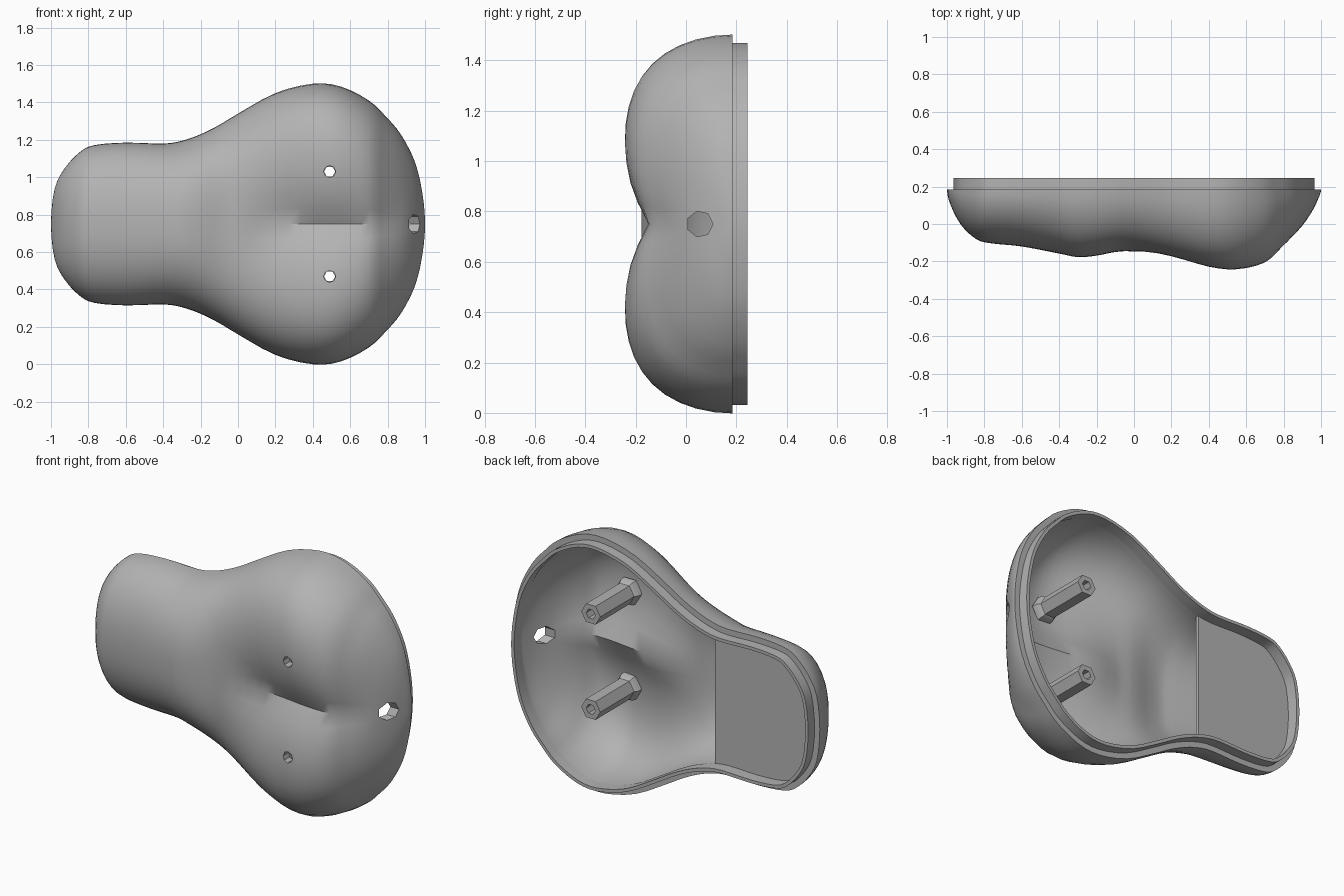
import bpy, bmesh, math
from mathutils import Vector

if "Cube" in bpy.data.objects:
    bpy.data.objects.remove(bpy.data.objects["Cube"])

MID = 0.75      # height of the symmetry line
RIM = 0.185     # y of the open rim
WALL = 0.05
COLS = 28
STEPS = 3

grey = bpy.data.materials.new("plain grey")
grey.use_nodes = True
grey.diffuse_color = (0.45, 0.45, 0.45, 1)
grey.node_tree.nodes["Principled BSDF"].inputs["Base Color"].default_value = (0.45, 0.45, 0.45, 1)


def finish(name, bm, angle=35):
    bmesh.ops.recalc_face_normals(bm, faces=bm.faces)
    mesh = bpy.data.meshes.new(name)
    bm.to_mesh(mesh)
    bm.free()
    obj = bpy.data.objects.new(name, mesh)
    bpy.context.collection.objects.link(obj)
    mesh.materials.append(grey)
    smooth(obj, angle)
    return obj


def activate(obj):
    bpy.ops.object.select_all(action='DESELECT')
    obj.select_set(True)
    bpy.context.view_layer.objects.active = obj


def smooth(obj, angle):
    activate(obj)
    bpy.ops.object.shade_smooth_by_angle(angle=math.radians(angle))


# Stations along the body: x, half width, depth
KEYS = [(-1, 0, 0), (-.98, .19, .085), (-.925, .30, .19), (-.845, .385, .265),
        (-.765, .422, .288), (-.6, .435, .305), (-.4, .43, .343), (-.3, .445, .362),
        (-.2, .48, .354), (-.1, .53, .335), (0, .59, .333), (.2, .70, .375), (.4, .75, .43),
        (.55, .735, .445), (.7, .66, .41), (.79, .575, .325), (.87, .48, .235),
        (.945, .335, .13), (.985, .17, .05), (1, 0, 0)]


def stations():
    k = [Vector(p) for p in KEYS]
    mirror = lambda p: Vector((p.x, -p.y, -p.z))
    k = [mirror(k[1])] + k + [mirror(k[-2])]
    out = []
    for a, b, c, d in zip(k, k[1:], k[2:], k[3:]):
        for s in range(STEPS):
            t = s / STEPS
            out.append(0.5 * (2 * b + (c - a) * t + (2 * a - 5 * b + 4 * c - d) * t * t
                              + (3 * b - a - 3 * c + d) * t ** 3))
    return out + [k[-2]]


PATH = stations()


def surface(p, j):
    u = math.sin(math.pi * (j / COLS - 0.5))
    off = p.y * u
    # squarer section in the wide part, rounder towards the ends
    power = 2.3 + 2.2 * math.exp(-((p.x - 0.4) / 0.45) ** 2)
    depth = p.z * math.sqrt(max(0, 1 - abs(u) ** power))
    # central crease between the two swellings, sharper towards the wide end
    phase = (p.x - 0.46) / 0.44
    if abs(phase) < 1:
        soft = 0.01 + 0.3 * max(0, 0.4 - p.x)
        fall = math.exp((soft - math.hypot(off, soft)) / 0.15)
        depth -= 0.12 * math.cos(phase * math.pi / 2) * fall * (1 - u * u)
    return Vector((p.x, RIM - max(0, depth), MID + off))


# Hollow shell
bm = bmesh.new()
grid = [[bm.verts.new(surface(p, j)) for j in range(COLS + 1)] for p in PATH]
for a, b in zip(grid, grid[1:]):
    for j in range(COLS):
        bm.faces.new((a[j], a[j + 1], b[j + 1], b[j]))
bmesh.ops.remove_doubles(bm, verts=bm.verts, dist=0.0005)
bmesh.ops.recalc_face_normals(bm, faces=bm.faces)
bm.normal_update()
front = min(bm.verts, key=lambda v: v.co.y)
if front.normal.y > 0:
    bmesh.ops.reverse_faces(bm, faces=bm.faces)
    bm.normal_update()
edges = [e for e in bm.edges if e.is_boundary]
outer = list(bm.verts)
normals = {v: v.normal.copy() for v in outer}
for e in edges:
    for v in e.verts:
        normals[v] = Vector((v.normal.x, 0, v.normal.z)).normalized()
vmap = bmesh.ops.duplicate(bm, geom=outer + bm.edges[:] + bm.faces[:])["vert_map"]
for v in outer:
    w = vmap[v]
    w.co = v.co - normals[v] * WALL
    w.co.y = min(w.co.y, RIM)
for e in edges:
    a, b = e.verts
    bm.faces.new((a, b, vmap[b], vmap[a]))
shell = finish("shell", bm, 40)


# Holes through the shell
def drill(centre, axis, radius, sides):
    bm = bmesh.new()
    turn = Vector((0, 0, 1)).rotation_difference(axis).to_matrix().to_4x4()
    turn.translation = centre
    bmesh.ops.create_cone(bm, cap_ends=True, segments=sides, radius1=radius,
                          radius2=radius, depth=0.3, matrix=turn)
    cutter = finish("hole_cutter", bm)
    cutter.hide_render = True
    activate(shell)
    mod = shell.modifiers.new("hole", 'BOOLEAN')
    mod.operation = 'DIFFERENCE'
    mod.solver = 'EXACT'
    mod.object = cutter
    bpy.ops.object.modifier_apply(modifier=mod.name)
    bpy.data.objects.remove(cutter)


POST_X, POST_OFF = 0.49, 0.28
for side in (-1, 1):
    drill(Vector((POST_X, -0.17, MID + side * POST_OFF)), Vector((0, 1, 0)), 0.032, 8)
drill(Vector((0.95, 0.055, MID)), Vector((1, 0, 0)), 0.052, 7)
smooth(shell, 40)


# Rim outline and its inward offset
OUTLINE = [(p.x, MID - p.y) for p in PATH] + [(p.x, MID + p.y) for p in PATH[-2:0:-1]]


def inset(dist):
    n = len(OUTLINE)
    pts = []
    for i in range(n):
        a, b = Vector(OUTLINE[i - 1]), Vector(OUTLINE[(i + 1) % n])
        t = (b - a).normalized()
        pts.append(Vector(OUTLINE[i]) + Vector((-t.y, t.x)) * dist)
    return pts


# Raised lip on the rim
bm = bmesh.new()
rings = [[bm.verts.new((p.x, y, p.y)) for p in inset(d)]
         for d, y in ((.034, .175), (.034, .245), (.053, .245), (.053, .175))]
for k in range(4):
    a, b = rings[k], rings[(k + 1) % 4]
    for i in range(len(a)):
        bm.faces.new((a[i - 1], a[i], b[i], b[i - 1]))
finish("rim_lip", bm)

# Flat plate closing the narrow end
EDGE = -0.31
pts = [p for p in inset(0.045) if p.x < EDGE]
low = [p for p in pts if p.y <= MID]
high = [p for p in pts if p.y > MID]
pts = low + [Vector((EDGE, low[-1].y)), Vector((EDGE, high[0].y))] + high
bm = bmesh.new()
face = bm.faces.new([bm.verts.new((p.x, 0.155, p.y)) for p in pts])
new = bmesh.ops.extrude_face_region(bm, geom=[face], use_keep_orig=True)["geom"]
bmesh.ops.translate(bm, vec=(0, 0.02, 0),
                    verts=[g for g in new if isinstance(g, bmesh.types.BMVert)])
finish("end_plate", bm)

# Hexagonal hollow posts with a flared foot
for side, name in ((-1, "lower_post"), (1, "upper_post")):
    bm = bmesh.new()
    rings = []
    for r, y in ((.08, -.18), (.075, -.145), (.062, -.13), (.062, RIM), (.03, RIM), (.03, -.18)):
        rings.append([bm.verts.new((POST_X + r * math.cos(k * math.pi / 3), y,
                                    MID + side * POST_OFF + r * math.sin(k * math.pi / 3)))
                      for k in range(6)])
    for k in range(6):
        a, b = rings[k], rings[(k + 1) % 6]
        for i in range(6):
            bm.faces.new((a[i - 1], a[i], b[i], b[i - 1]))
    finish(name, bm, 30)
